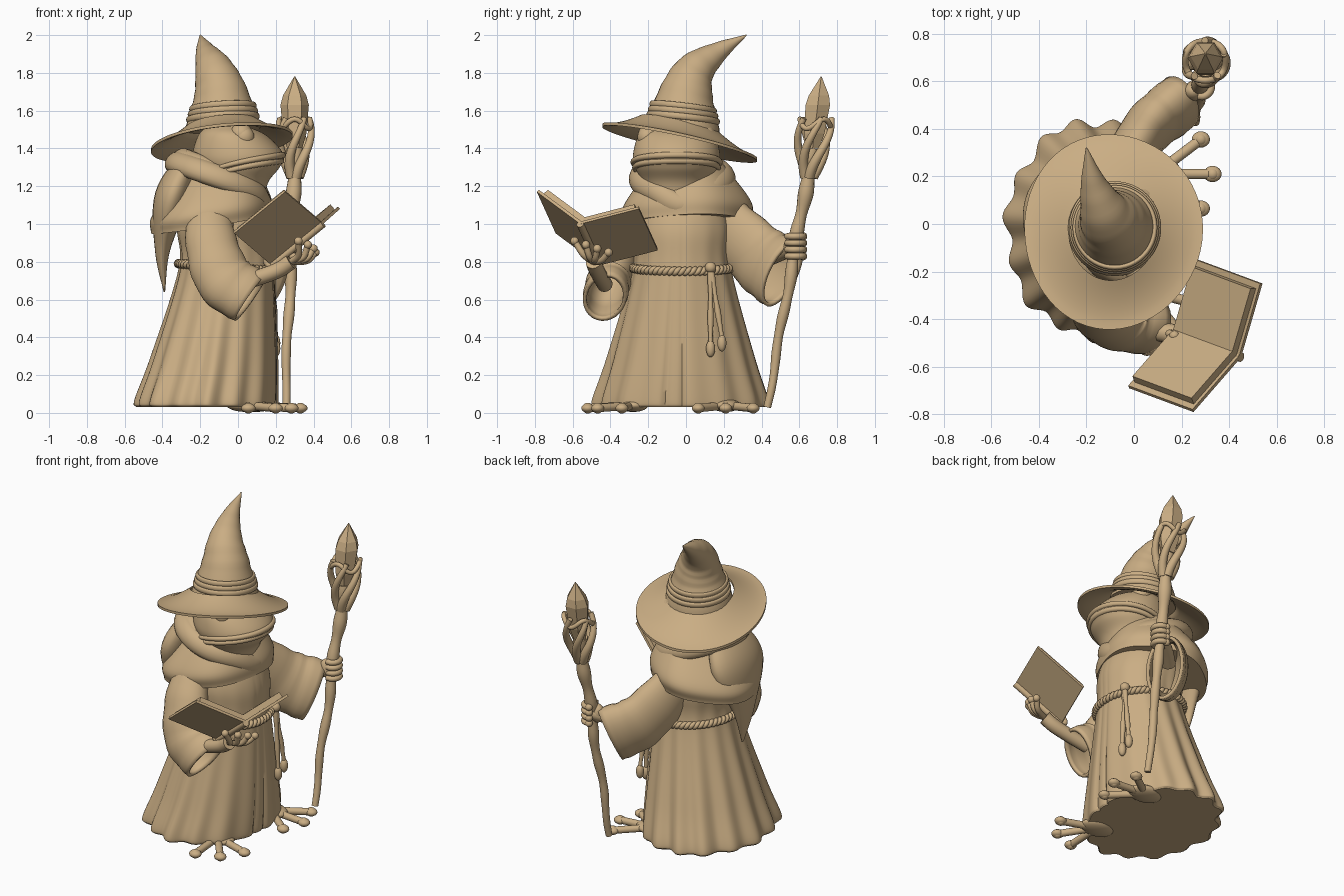
import bpy, bmesh, math
from math import sin, cos, pi, exp
from mathutils import Vector, Matrix

default_cube = bpy.data.objects.get("Cube")
if default_cube:
    bpy.data.objects.remove(default_cube, do_unlink=True)

colour = (.59, .42, .23, 1)
clay = bpy.data.materials.new("tan_clay")
clay.use_nodes = True
clay.diffuse_color = colour
clay.node_tree.nodes["Principled BSDF"].inputs["Base Color"].default_value = colour


def finish(name, bm, smooth=True):
    bmesh.ops.recalc_face_normals(bm, faces=bm.faces)
    mesh = bpy.data.meshes.new(name)
    bm.to_mesh(mesh)
    bm.free()
    mesh.materials.append(clay)
    for face in mesh.polygons:
        face.use_smooth = smooth
    if smooth:
        mesh.set_sharp_from_angle(angle=math.radians(50))
    obj = bpy.data.objects.new(name, mesh)
    bpy.context.scene.collection.objects.link(obj)
    return obj


def turn(count):
    """Evenly spaced angles around a full circle."""
    return [2 * pi * i / count for i in range(count)]


def spline(points, steps=8):
    """Smooth path through tuples of any length."""
    points = [Vector(p) for p in points]
    padded = [points[0] * 2 - points[1], *points, points[-1] * 2 - points[-2]]
    path = []
    for a, b, c, d in zip(padded, padded[1:], padded[2:], padded[3:]):
        for k in range(steps):
            t = k / steps
            path.append(b + (c - a) * (t / 2) + (a * 2 - b * 5 + c * 4 - d) * (t * t / 2)
                        + (b * 3 - a - c * 3 + d) * (t ** 3 / 2))
    return path + [points[-1]]


def loft(name, rings, open_end=False, closed=False, smooth=True):
    bm = bmesh.new()
    rows = [[bm.verts.new(p) for p in ring] for ring in rings]
    count = len(rows[0])
    following = rows[1:] + rows[:1] if closed else rows[1:]
    for low, high in zip(rows, following):
        for i in range(count):
            j = (i + 1) % count
            bm.faces.new((low[i], low[j], high[j], high[i]))
    if not closed:
        bm.faces.new(rows[0])
        if not open_end:
            bm.faces.new(rows[-1])
    return finish(name, bm, smooth)


def sweep(name, path, side=(0, 0, 1), flat=1, ripple=0, count=16, open_end=False, closed=False):
    """Tube along (x, y, z, radius); flat squashes it across the side vector."""
    total, u, rings = len(path), Vector(side), []
    for i, p in enumerate(path):
        before = path[i - 1] if closed or i else p
        after = path[(i + 1) % total] if closed or i + 1 < total else p
        tangent = (Vector(after[:3]) - Vector(before[:3])).normalized()
        u = (u - tangent * u.dot(tangent)).normalized()
        v = tangent.cross(u) * flat
        radius = p[3] * (1 + ripple * sin(i * 1.5))
        rings.append([Vector(p[:3]) + (u * cos(a) + v * sin(a)) * radius for a in turn(count)])
    return loft(name, rings, open_end, closed)


def cord(name, points, radius, **options):
    """Tube of even thickness through a few points."""
    return sweep(name, [(*p, radius) for p in spline(points)], **options)


def stack(name, rows, y=0, shape=None, tilt=(0, 0), count=64, closed=False):
    """Horizontal ovals (z, centre x, half depth, half width)."""
    rings = []
    for z, x, depth, width in rows:
        ring = []
        for a in turn(count):
            scale = 1 + shape(a, z) if shape else 1
            dx, dy = depth * scale * cos(a), width * scale * sin(a)
            ring.append((x + dx, y + dy, z + tilt[0] * dx + tilt[1] * dy))
        rings.append(ring)
    return loft(name, rings, closed=closed)


def ball(name, centre, *radii):
    bm = bmesh.new()
    size = radii if len(radii) == 3 else radii * 3
    bmesh.ops.create_uvsphere(bm, u_segments=24, v_segments=14, radius=1,
                              matrix=Matrix.Translation(centre) @ Matrix.Diagonal((*size, 1)))
    return finish(name, bm)


def slab(name, corner, length, width, height):
    base = [corner, corner + length, corner + length + width, corner + width]
    loft(name, [base, [p + height for p in base]], smooth=False)


def signed(a):
    return math.atan2(sin(a), cos(a))


# Robe: pleats deepen toward the hem and behind, with two front seams
def pleats(a, z):
    folds = (sin(15 * a) + sin(7 * a) / 2) * (1 - .7 * max(0, cos(a)))
    seams = sum(exp(-((signed(a) - seam) * 30) ** 2) for seam in (-.2, 0))
    return max(0, 1.1 - z) * .04 * (folds - seams)


robe = [(.03, -.16, .36, .44), (.07, -.16, .37, .45), (.3, -.12, .33, .38),
        (.77, -.06, .25, .26), (1, -.07, .25, .26), (1.25, -.08, .16, .18)]
stack("robe", spline(robe), y=-.02, shape=pleats, count=180)

# Twisted belt, knot and hanging tasselled cords
for phase in (0, pi):
    strand = []
    for a in turn(240):
        twist = 30 * a + phase
        bulge = .012 * cos(twist)
        strand.append(((.255 + bulge) * cos(a) - .06, (.265 + bulge) * sin(a) - .02,
                       .77 - .02 * cos(a) + .012 * sin(twist), .014))
    sweep("belt_strand", strand, count=8, closed=True)
knot = Vector((.18, .13, .77))
ball("belt_knot", knot, .03)
for y, end in ((.13, .37), (.19, .4)):
    cord("belt_cord", [knot, (.2, y, end)], .014, side=(1, 0, 0), ripple=.2)
    ball("cord_tassel", (.2, y, end - .03), .024, .024, .045)

# Shoulder mantle, rolled cowl and the hood hanging behind
mantle = [(1, -.14, .32, .33), (1.1, -.14, .31, .34), (1.3, -.1, .18, .2)]
stack("mantle", spline(mantle), shape=lambda a, z: .02 * sin(5 * a), tilt=(.16, .04))
for name, reach, z, radius in (("cowl_roll", .23, 1.25, .065), ("cowl_inner_roll", .2, 1.28, .05)):
    ring = []
    for a in turn(64):
        dip = .07 * exp(-(signed(a) * 2) ** 2)
        ring.append((reach * cos(a) - .1, reach * sin(a) - .02, z - .08 * cos(a) - dip, radius))
    sweep(name, ring, flat=.75, closed=True)
hood = [(-.24, 1.37, .14), (-.35, 1.14, .23), (-.4, .86, .1), (-.39, .64, .01)]
sweep("hood_drape", spline([(x, -.03, z, r) for x, z, r in hood]), side=(0, 1, 0), flat=.4, count=24)

# Head with a full jaw, wide lips, eyes and heavy lids
middle = -.05
head = [(1.1, 0, .13, .15), (1.22, 0, .16, .18), (1.3, 0, .22, .22), (1.37, 0, .24, .23),
        (1.47, -.03, .18, .2), (1.52, -.06, .1, .13)]
stack("head", spline(head), y=middle)
for name, z, reach in (("upper_lip", 1.365, .237), ("lower_lip", 1.335, .228)):
    lip = []
    for i in range(-20, 21):
        t = i / 20
        bow = reach - .012 * t * t
        lip.append((bow * cos(2 * t), middle + bow * sin(2 * t), z - .065 * t * t, .017 - .005 * t * t))
    sweep(name, lip)
for side in (-1, 1):
    eye = Vector((.03, middle + .155 * side, 1.46))
    ball("eye", eye, .057, .052, .057)
    ball("eyelid", eye + Vector((-.012, -.012 * side, .014)), .06)
    ball("nostril", (.185, middle + .05 * side, 1.41), .012)

# Hat: bent crown, bands and a thin tilted brim
crown = [(-.08, -.02, 1.5, .2), (-.09, 0, 1.68, .147), (-.125, .05, 1.81, .105),
         (-.17, .17, 1.91, .055), (-.2, .32, 2, .003)]
sweep("hat_crown", spline(crown), side=(1, 0, 0), count=32, ripple=.012)
for level in range(3):
    reach = .184 - .008 * level
    sweep("hat_band", [(reach * cos(a) - .08, reach * sin(a) - .015,
                        1.56 + .028 * level - .02 * sin(a) + .01 * cos(a), .017) for a in turn(48)],
          flat=.6, closed=True)
spread = [1 - i / 16 for i in range(9)]
brim = [(k, .26 * (1 - k) ** 1.5) for k in spread]
brim += [(k, h - .016) for k, h in reversed(brim)]
stack("hat_brim", [(1.44 + h, -.09, .375 * k, .41 * k) for k, h in brim], y=-.03,
      shape=lambda a, z: .015 * sin(3 * a + 1), tilt=(.11, -.22), closed=True)

# Wide sleeves, open at the cuff
book_sleeve = [(-.12, -.13, 1.13, .12), (-.15, -.3, .96, .13), (-.08, -.4, .72, .155), (.07, -.43, .61, .155)]
staff_sleeve = [(-.1, .14, 1.08, .14), (.04, .38, .83, .18), (.19, .51, .735, .195)]
for name, path, side, flat in (("book_sleeve", book_sleeve, (1, 0, 0), .75),
                               ("staff_sleeve", staff_sleeve, (0, 0, 1), .58)):
    sleeve = sweep(name, spline(path), side, flat, ripple=.02, count=28, open_end=True)
    cloth = sleeve.modifiers.new("cloth", "SOLIDIFY")
    cloth.thickness, cloth.offset = .02, -1


def digit(name, points, radius=.017):
    """Finger or toe with a round pad."""
    cord(name, points, radius, side=(.3, .4, .8))
    ball(name + "_pad", points[-1], radius * 1.3)


# Open book: two covers with page blocks and a spine
root, run = Vector((.18, -.46, .78)), Vector((.27, -.1, .22))
for leaf, sign in ((Vector((.09, .31, .08)), 1), (Vector((-.2, -.23, .17)), -1)):
    up = run.cross(leaf).normalized() * sign
    slab("book_cover", root, run, leaf, up * .016)
    slab("page_block", root + run * .04 + leaf * .02 + up * .016, run * .92, leaf * .9, up * .035)
cord("book_spine", [root, root + run], .02)

# Hand spread under the book
wrist, palm = Vector((.2, -.47, .75)), Vector((.28, -.49, .8))
cord("book_forearm", [(0, -.43, .68), wrist, palm], .042)
for i in range(4):
    tip = Vector((.41 - .01 * i * i, -.41 - .06 * i, .85 + .02 * i))
    digit("book_finger", [palm, (palm + tip) / 2 + Vector((.02, 0, -.02)), tip])
digit("book_thumb", [wrist, (.15, -.46, .8), (.17, -.47, .85)])

# Gnarled staff
foot, top = Vector((.25, .43, .03)), Vector((.3, .67, 1.4))
shaft = []
for i in range(61):
    t = i / 60
    bend = Vector((cos(14 * t), sin(17 * t), 0)) * .006
    shaft.append((*(foot.lerp(top, t) + bend), .02 + .02 * t + .006 * t * sin(40 * t)))
sweep("staff", shaft, side=(1, 0, 0))


# Faceted crystal held by curling prongs
def around_staff(angle, height, reach):
    return top + Vector((reach * cos(angle), reach * sin(angle) + .12 * height, height))


facets = ((0, .04), (.08, .062), (.23, .075), (.28, .062), (.38, .003))
loft("crystal", [[around_staff(a, h, r) for a in turn(6)] for h, r in facets], smooth=False)
for start in turn(5):
    prong = []
    for i in range(21):
        t = i / 20
        prong.append((*around_staff(start + 1.6 * t, .31 * t - .15, .02 + .068 * sin(2 * t)), .029 - .014 * t))
    sweep("staff_prong", prong, side=(1, 0, 0))
sweep("prong_ring", [(*around_staff(a, .13 + .025 * sin(3 * a), .085), .014) for a in turn(36)], closed=True)

# Hand gripping the staff
grip = foot.lerp(top, .62)
cord("staff_forearm", [(.1, .44, .82), (.18, .51, .85), grip], .042)
ball("staff_palm", grip - Vector((.03, .02, 0)), .045, .04, .06)
for i in range(4):
    level = Vector((0, 0, .035 * i - .05))
    digit("staff_finger", [grip + level + Vector((cos(a), sin(a), 0)) * .043 for a in turn(10)[-3:] + turn(10)[:4]])

# Feet with fanned toes and round toe pads
for heel, heading in ((Vector((.09, .21, .04)), 0), (Vector((.05, -.28, .04)), -.9)):
    ball("foot", heel, .11, .08, .035)
    for fan in (-.65, 0, .65):
        a = heading + fan
        tip = heel + Vector((.24 * cos(a), .24 * sin(a), -.015))
        digit("toe", [heel, tip], .022)
        ball("toe_tip", tip, .038, .034, .024)
